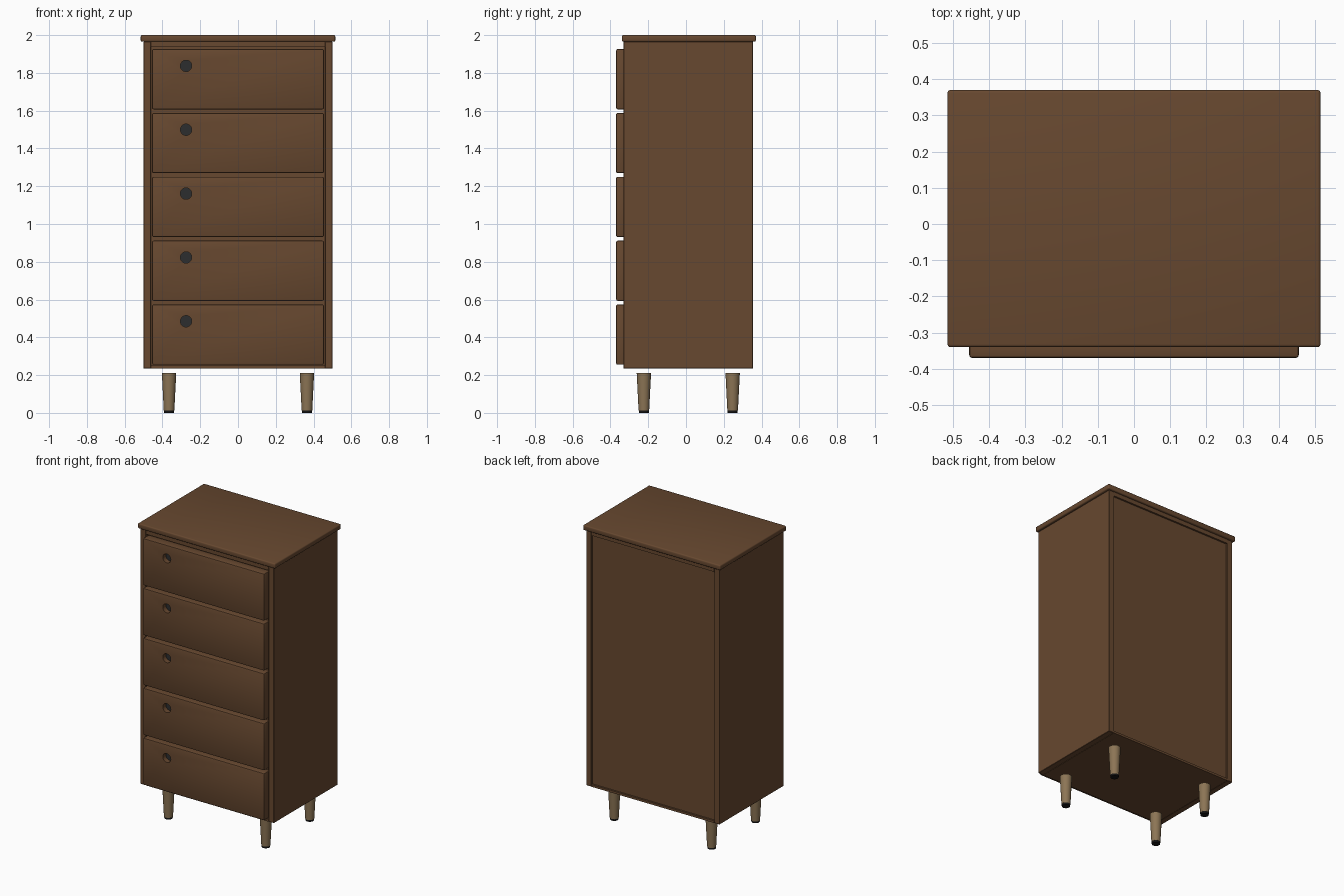
import bpy, bmesh, math
from mathutils import Matrix

if "Cube" in bpy.data.objects:
    bpy.data.objects.remove(bpy.data.objects["Cube"])


def material(name, rgb):
    m = bpy.data.materials.new(name)
    m.diffuse_color = (*rgb, 1.0)
    m.use_nodes = True
    m.node_tree.nodes["Principled BSDF"].inputs["Base Color"].default_value = m.diffuse_color
    return m


WOOD = material("brown wood", (0.136, 0.065, 0.029))
LEG = material("pale leg wood", (0.263, 0.178, 0.091))
BLACK = material("black foot", (0.008, 0.008, 0.008))
DARK = material("dark grey hole", (0.025, 0.027, 0.028))


def make(name, bm, mat):
    me = bpy.data.meshes.new(name)
    bm.to_mesh(me)
    bm.free()
    me.materials.append(mat)
    ob = bpy.data.objects.new(name, me)
    bpy.context.collection.objects.link(ob)
    return ob


def box(name, x, y, z, mat=WOOD, bevel=0.0, segments=2):
    """Box from (min, max) ranges with optional rounded edges."""
    bm = bmesh.new()
    bmesh.ops.create_cube(bm, size=1)
    for v in bm.verts:
        v.co = [r[0] if c < 0 else r[1] for c, r in zip(v.co, (x, y, z))]
    if bevel:
        bmesh.ops.bevel(bm, geom=bm.edges[:], offset=bevel, segments=segments,
                        profile=0.5, affect='EDGES')
    return make(name, bm, mat)


def cone(name, loc, r_low, r_high, height, mat, along_y=False):
    """Tapered cylinder centred on loc."""
    bm = bmesh.new()
    bmesh.ops.create_cone(bm, cap_ends=True, segments=32, radius1=r_low,
                          radius2=r_high, depth=height)
    if along_y:
        bm.transform(Matrix.Rotation(math.pi / 2, 4, 'X'))
    bm.transform(Matrix.Translation(loc))
    return make(name, bm, mat)


def smooth(ob):
    bpy.ops.object.select_all(action='DESELECT')
    bpy.context.view_layer.objects.active = ob
    ob.select_set(True)
    bpy.ops.object.shade_smooth_by_angle(angle=math.radians(40))


# Carcass boards
Y = (-0.33, 0.355)
box("left_side", (-0.5, -0.46), Y, (0.235, 1.965), bevel=0.002, segments=1)
box("right_side", (0.46, 0.5), Y, (0.235, 1.965), bevel=0.002, segments=1)
box("bottom_board", (-0.46, 0.46), Y, (0.235, 0.25))
box("upper_rail", (-0.46, 0.46), Y, (1.937, 1.965))
box("inner_core", (-0.46, 0.46), (-0.305, 0.343), (0.25, 1.937))

# Overhanging top with rounded edges
smooth(box("top_board", (-0.515, 0.515), (-0.34, 0.37), (1.965, 2.0), bevel=0.008, segments=3))

# Five drawer fronts, each with a round finger hole
for i in range(5):
    z = 0.255 + i * 0.338
    hole = (-0.275, -0.35, z + 0.23)
    drawer = box(f"drawer_front_{i + 1}", (-0.455, 0.455), (-0.37, -0.305),
                 (z, z + 0.319), bevel=0.008)
    cutter = cone("hole_cutter", hole, 0.03, 0.03, 0.2, WOOD, along_y=True)
    cutter.hide_render = True
    mod = drawer.modifiers.new("hole", 'BOOLEAN')
    mod.operation = 'DIFFERENCE'
    mod.solver = 'EXACT'
    mod.object = cutter
    bpy.context.view_layer.objects.active = drawer
    bpy.ops.object.modifier_apply(modifier=mod.name)
    bpy.data.objects.remove(cutter, do_unlink=True)
    smooth(drawer)
    cone(f"hole_back_{i + 1}", (hole[0], -0.333, hole[2]), 0.03, 0.03, 0.006, DARK, along_y=True)

# Tapered legs with black feet
for x in (-0.365, 0.365):
    for y, row in ((-0.223, "front"), (0.247, "back")):
        side = "left" if x < 0 else "right"
        smooth(cone(f"{row}_{side}_leg", (x, y, 0.111), 0.028, 0.038, 0.198, LEG))
        smooth(cone(f"{row}_{side}_foot", (x, y, 0.006), 0.026, 0.027, 0.012, BLACK))
